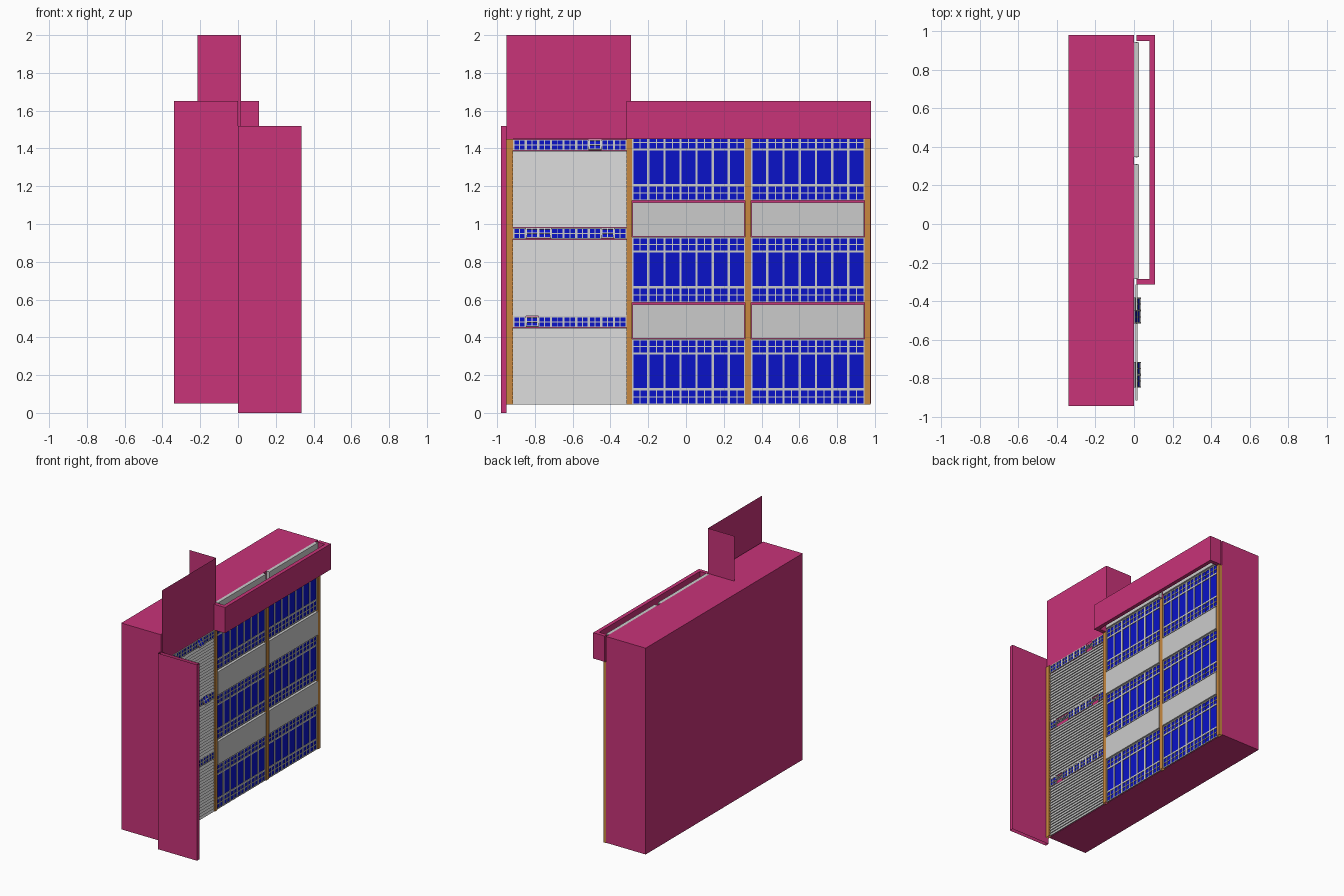
import bpy, bmesh, math
from mathutils import Matrix, Vector

if "Cube" in bpy.data.objects:
    bpy.data.objects.remove(bpy.data.objects["Cube"])


def material(name, color):
    m = bpy.data.materials.new(name)
    m.diffuse_color = (*color, 1)
    m.use_nodes = True
    m.node_tree.nodes["Principled BSDF"].inputs["Base Color"].default_value = m.diffuse_color
    return m


PINK = material("pink", (0.58, 0.033, 0.19))
BLUE = material("blue", (0.003, 0.006, 0.58))
ORANGE = material("orange", (0.58, 0.25, 0.05))


def finish(name, bm, mat=None):
    me = bpy.data.meshes.new(name)
    bm.to_mesh(me)
    bm.free()
    ob = bpy.data.objects.new(name, me)
    bpy.context.collection.objects.link(ob)
    if mat:
        me.materials.append(mat)
    return ob


def add_box(bm, x0, x1, y0, y1, z0, z1, xf=Matrix()):
    c = Vector(((x0 + x1) / 2, (y0 + y1) / 2, (z0 + z1) / 2))
    s = Matrix.Diagonal((x1 - x0, y1 - y0, z1 - z0, 1))
    return bmesh.ops.create_cube(bm, size=1, matrix=xf @ Matrix.Translation(c) @ s)


def add_quad(bm, pts, xf=Matrix()):
    bm.faces.new([bm.verts.new(xf @ Vector(p)) for p in pts])


def prism(name, outline, z0, z1, mat=None, caps=True):
    """Extrude a plan outline upward; open top and bottom if caps is False."""
    bm = bmesh.new()
    low = [bm.verts.new((x, y, z0)) for x, y in outline]
    high = [bm.verts.new((x, y, z1)) for x, y in outline]
    n = len(outline)
    for i in range(n):
        j = (i + 1) % n
        bm.faces.new((low[i], low[j], high[j], high[i]))
    if caps:
        bm.faces.new(high)
        bm.faces.new(low[::-1])
    return finish(name, bm, mat)


def rect(x0, x1, y0, y1):
    return [(x0, y0), (x1, y0), (x1, y1), (x0, y1)]


def sash(frame, glass, y0, y1, z0, z1, cols, rows, tilt=0.0):
    """One window sash: grey bars around and between panes, glass behind."""
    xf = Matrix()
    if tilt:
        c = Vector((0.016, (y0 + y1) / 2, (z0 + z1) / 2))
        xf = (Matrix.Translation(c) @ Matrix.Rotation(tilt, 4, 'Y')
              @ Matrix.Translation(-c + Vector((0.003, 0, 0))))
    for n, a, b, upright in ((cols, y0, y1, True), (rows, z0, z1, False)):
        for i in range(n + 1):
            p = a + (b - a) * i / n
            w = 0.006 if i in (0, n) else 0.0025
            lo, hi = max(a, p - w), min(b, p + w)
            if upright:
                add_box(frame, 0.009, 0.018, lo, hi, z0, z1, xf)
            else:
                add_box(frame, 0.009, 0.0175, y0, y1, lo, hi, xf)
    add_quad(glass, [(0.013, y0, z0), (0.013, y1, z0),
                     (0.013, y1, z1), (0.013, y0, z1)], xf)


# main block
prism("building_block", rect(-0.34, 0, -0.945, 0.98), 0.05, 1.65, PINK)

# projecting end fin, hollow and open at top and bottom
prism("end_fin", rect(0, 0.335, -0.98, -0.95), 0, 1.52, PINK, caps=False)

# tall sign screen over the stair bay, with a side return
bm = bmesh.new()
add_quad(bm, [(0.015, -0.95, 1.45), (0.015, -0.29, 1.45),
              (0.015, -0.29, 2), (0.015, -0.95, 2)])
add_quad(bm, [(0.015, -0.29, 1.45), (-0.215, -0.29, 1.65),
              (-0.215, -0.29, 2), (0.015, -0.29, 2)])
finish("roof_screen", bm, PINK)

# canopy band standing off the window bays
prism("canopy_band", [(0.012, -0.315), (0.11, -0.315), (0.11, 0.98), (0.012, 0.98),
                      (0.012, 0.95), (0.08, 0.95), (0.08, -0.285), (0.012, -0.285)],
      1.45, 1.65, PINK)

# orange columns
for i, (a, b) in enumerate(((-0.95, -0.915), (-0.315, -0.285), (0.312, 0.345), (0.945, 0.976))):
    prism(f"column_{i + 1}", rect(0, 0.024, a, b), 0.045, 1.45, ORANGE, caps=False)

# wide window bays with spandrel panels, three storeys each
for b, (y0, y1) in enumerate(((-0.285, 0.312), (0.345, 0.945))):
    frame, glass, panels = bmesh.new(), bmesh.new(), bmesh.new()
    step = (y1 - y0) / 7
    for floor in range(3):
        z = 0.045 + 0.54 * floor
        for i in range(7):
            a, c = y0 + i * step, y0 + (i + 1) * step
            sash(frame, glass, a, c, z, z + 0.08, 2, 2)
            sash(frame, glass, a, c, z + 0.08, z + 0.27, 1, 1)
            sash(frame, glass, a, c, z + 0.27, z + 0.345, 2, 2)
        add_box(panels, 0, 0.026, y0 + 0.003, y1 - 0.003, z + 0.35, min(z + 0.53, 1.65))
    finish(f"bay_{b + 1}_window_frames", frame)
    finish(f"bay_{b + 1}_glass", glass, BLUE)
    finish(f"bay_{b + 1}_spandrels", panels)

# stair bay: ribbed cladding with ribbon windows, some pivoted open
frame, glass, siding = bmesh.new(), bmesh.new(), bmesh.new()
y0, y1 = -0.915, -0.315
step = (y1 - y0) / 9
opened = {0: (1,), 1: (1, 2, 7), 2: (6,)}
BOARDS = 18
for floor in range(3):
    z = 0.045 + 0.468 * floor
    h = 0.405 / BOARDS
    for i in range(BOARDS):
        a = z + i * h
        add_quad(siding, [(0.018, y0, a), (0.018, y1, a), (0.010, y1, a + h), (0.010, y0, a + h)])
        add_quad(siding, [(0.010, y0, a), (0.010, y1, a), (0.018, y1, a), (0.018, y0, a)])
    for i in range(9):
        tilt = math.radians(-30) if i in opened[floor] else 0
        sash(frame, glass, y0 + i * step, y0 + (i + 1) * step, z + 0.407, z + 0.467, 2, 2, tilt)
finish("stair_window_frames", frame)
finish("stair_glass", glass, BLUE)
finish("stair_cladding", siding)
